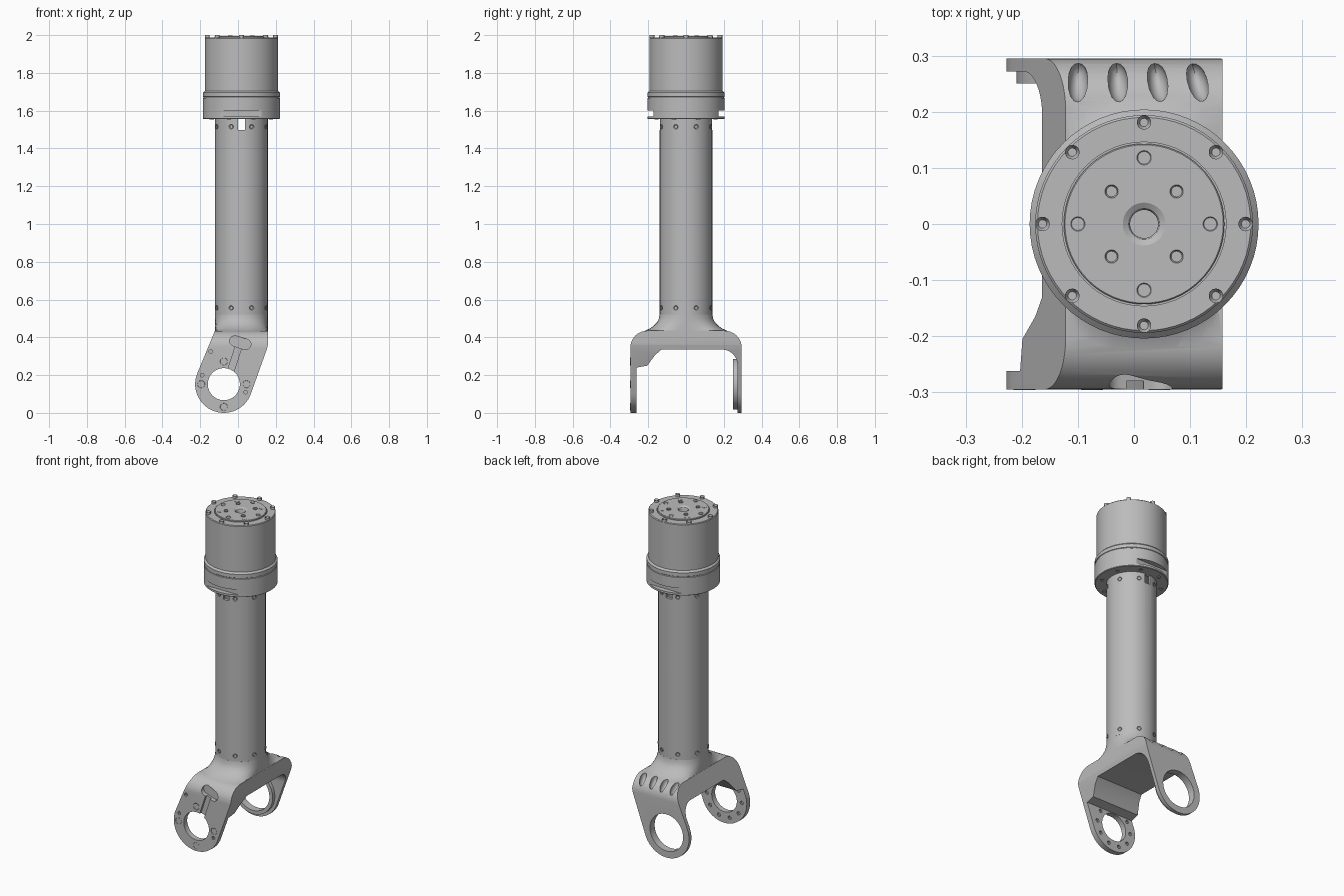
import bpy, bmesh, math
from math import sin, cos, pi, radians
from mathutils import Vector, Matrix

cube = bpy.data.objects.get("Cube")
if cube:
    bpy.data.objects.remove(cube, do_unlink=True)

metal = bpy.data.materials.new("brushed grey")
metal.use_nodes = True
GREY = (0.5, 0.5, 0.5, 1)
metal.diffuse_color = GREY
metal.node_tree.nodes["Principled BSDF"].inputs["Base Color"].default_value = GREY

AX = 0.018                 # x of the tube axis
EX, EZ = -0.075, 0.152     # centre of the fork eyes
LEAN = radians(-18)        # lean of the fork arms


def finish(name, bm):
    bmesh.ops.recalc_face_normals(bm, faces=bm.faces)
    mesh = bpy.data.meshes.new(name)
    bm.to_mesh(mesh)
    bm.free()
    mesh.materials.append(metal)
    ob = bpy.data.objects.new(name, mesh)
    bpy.context.collection.objects.link(ob)
    return ob


def prism(name, pts, axis, a, b):
    """Extrude a 2D outline along x (points y,z) or y (points x,z)."""
    place = (lambda p, q, t: (t, p, q)) if axis == "x" else (lambda p, q, t: (p, t, q))
    bm = bmesh.new()
    face = bm.faces.new([bm.verts.new(place(p, q, a)) for p, q in pts])
    new = bmesh.ops.extrude_face_region(bm, geom=[face])["geom"]
    bmesh.ops.translate(bm, vec=place(0, 0, b - a),
                        verts=[v for v in new if isinstance(v, bmesh.types.BMVert)])
    return finish(name, bm)


def lathe(name, profile, steps=48, closed=False):
    """Revolve (radius, z) points about the tube axis."""
    bm = bmesh.new()
    vs = [bm.verts.new((AX + r, 0, z)) for r, z in profile]
    edges = [bm.edges.new(e) for e in zip(vs, vs[1:])]
    if closed:
        edges.append(bm.edges.new((vs[-1], vs[0])))
    bmesh.ops.spin(bm, geom=vs + edges, cent=(AX, 0, 0), axis=(0, 0, 1),
                   angle=2 * pi, steps=steps)
    bmesh.ops.remove_doubles(bm, verts=bm.verts, dist=1e-5)
    return finish(name, bm)


def arc(cx, cy, r, start, end, n=10):
    return [(cx + r * cos(radians(start + (end - start) * i / n)),
             cy + r * sin(radians(start + (end - start) * i / n))) for i in range(n + 1)]


def capsule(cx, cz, half, r, tilt):
    pts = arc(half, 0, r, -90, 90) + arc(-half, 0, r, 90, 270)
    return [(cx + p * cos(tilt) - q * sin(tilt), cz + p * sin(tilt) + q * cos(tilt))
            for p, q in pts]


def combine(ob, other, operation="DIFFERENCE"):
    mod = ob.modifiers.new("combine", "BOOLEAN")
    mod.operation, mod.object, mod.solver = operation, other, "EXACT"
    bpy.context.view_layer.objects.active = ob
    bpy.ops.object.modifier_apply(modifier=mod.name)
    bpy.data.objects.remove(other, do_unlink=True)


def smooth(ob, angle=30):
    bpy.ops.object.select_all(action="DESELECT")
    ob.select_set(True)
    bpy.context.view_layer.objects.active = ob
    bpy.ops.object.shade_smooth_by_angle(angle=radians(angle))


def screws(name, places, r, h):
    """Socket-head screws: each place is a (base, direction) pair."""
    bm = bmesh.new()
    for base, way in places:
        way = Vector(way).normalized()
        turn = way.to_track_quat("Z", "Y").to_matrix().to_4x4()
        made = bmesh.ops.create_cone(bm, cap_ends=True, segments=14, radius1=r, radius2=r,
                                     depth=h, matrix=Matrix.Translation(Vector(base) + way * h / 2) @ turn)
        bm.normal_update()
        tops = {f for v in made["verts"] for f in v.link_faces if f.normal.dot(way) > 0.9}
        for top in tops:
            bmesh.ops.inset_region(bm, faces=[top], thickness=r * 0.45)
            bmesh.ops.translate(bm, verts=top.verts, vec=-way * h * 0.7)
    smooth(finish(name, bm))


def ring(radius, z, count, offset=0, way=(0, 0, 1)):
    angles = [offset + 2 * pi * i / count for i in range(count)]
    return [((AX + radius * cos(a), radius * sin(a), z), way) for a in angles]


# Motor housing with flange, raised cap disc and centre bore
head = lathe("motor_housing", [
    (0, 1.94), (0.025, 1.94), (0.025, 1.982), (0.028, 1.988), (0.038, 1.994),
    (0.141, 1.994), (0.143, 1.992), (0.143, 1.982), (0.146, 1.982), (0.146, 1.987),
    (0.19, 1.987), (0.194, 1.983), (0.194, 1.705), (0.204, 1.695), (0.204, 1.674),
    (0.201, 1.672), (0.201, 1.668), (0.204, 1.666), (0.204, 1.558), (0.2, 1.555),
    (0.12, 1.555), (0.12, 1.6), (0, 1.6)], 64)
for side in (-1, 1):
    flat = [(AX - 0.11, 1.57), (AX + 0.11, 1.57), (AX + 0.11, 1.602), (AX - 0.11, 1.602)]
    combine(head, prism("cutter", flat, "y", side * 0.173, side * 0.3))
smooth(head)

# Hollow tube with a slot through its upper end
tube = lathe("main_tube", [(0.14, 0.522), (0.14, 1.557), (0.124, 1.557), (0.124, 0.522)], 32, True)
slot = [(AX - 0.019, 1.497), (AX + 0.019, 1.497), (AX + 0.019, 1.6), (AX - 0.019, 1.6)]
combine(tube, prism("cutter", slot, "y", -0.3, 0.3))
smooth(tube)

# Fork: arch seen from the side, trimmed by the leaning outline seen from the front
arch = ([(-0.295, -0.1)] + arc(-0.205, 0.345, 0.09, 180, 90) + arc(0.205, 0.345, 0.09, 90, 0)
        + [(0.295, -0.1), (0.272, -0.1)] + arc(0.192, 0.255, 0.08, 0, 90)
        + [(-0.13, 0.335), (-0.165, 0.305), (-0.205, 0.25), (-0.262, 0.24), (-0.262, -0.1)])
fork = prism("fork", arch, "x", -0.4, 0.4)
outline = (arc(EX, EZ, 0.152, 159, 342, 28)
           + [(0.152, 0.335), (0.158, 0.36), (0.158, 0.6), (-0.122, 0.6), (-0.122, 0.435)])
combine(fork, prism("cutter", outline, "y", -0.4, 0.4), "INTERSECT")

# Neck: round under the tube, widening to a rounded rectangle on the arch
bm = bmesh.new()
rows = []
for z, ry, power in ((0.522, 0.14, 2), (0.5, 0.143, 2.1), (0.48, 0.153, 2.3), (0.46, 0.172, 2.7),
                     (0.445, 0.195, 3.4), (0.433, 0.222, 5), (0.41, 0.225, 6)):
    loop = []
    for i in range(48):
        c, s = cos(2 * pi * i / 48), sin(2 * pi * i / 48)
        k = (abs(c) ** power + abs(s) ** power) ** (-1 / power)
        loop.append(bm.verts.new((AX + 0.1395 * k * c, ry * k * s, z)))
    rows.append(loop)
for low, high in zip(rows, rows[1:]):
    for i in range(48):
        bm.faces.new((low[i], low[i - 1], high[i - 1], high[i]))
bm.faces.new(rows[0])
bm.faces.new(rows[-1])
combine(fork, finish("neck", bm), "UNION")

# Bearing seat inside the rear eye, then the two eye holes
combine(fork, prism("seat", arc(EX, EZ, 0.134, 0, 348, 29), "y", 0.25, 0.28), "UNION")
combine(fork, prism("cutter", arc(EX, EZ, 0.112, 0, 351, 39), "y", 0.2, 0.4))
combine(fork, prism("cutter", arc(EX, EZ, 0.085, 0, 351, 39), "y", -0.4, -0.2))

# Front pocket and its channel down to the eye
combine(fork, prism("cutter", capsule(0.012, 0.372, 0.03, 0.028, LEAN), "y", -0.4, -0.268))
combine(fork, prism("cutter", capsule(-0.018, 0.285, 0.06, 0.017, LEAN + pi / 2), "y", -0.4, -0.28))

# Four rounded vents over the rear shoulder
for i in range(4):
    bm = bmesh.new()
    bmesh.ops.create_uvsphere(bm, u_segments=16, v_segments=10, radius=1)
    bmesh.ops.scale(bm, verts=bm.verts, vec=(0.018, 0.046, 0.028))
    turn = Matrix.Rotation(radians(6 * i - 2), 4, "Z") @ Matrix.Rotation(radians(-52), 4, "X")
    bmesh.ops.transform(bm, verts=bm.verts, matrix=Matrix.Translation((-0.1 + 0.071 * i, 0.253, 0.413)) @ turn)
    combine(fork, finish("cutter", bm))

# Bolt holes around the inside of the front eye, plus small pin holes outside
for i in range(10):
    a = 2 * pi * i / 10
    combine(fork, prism("cutter", arc(EX + 0.118 * cos(a), EZ + 0.118 * sin(a), 0.011, 0, 324, 9),
                        "y", -0.275, -0.25))
for x, z in ((-0.145, 0.325), (-0.19, 0.2), (0.04, 0.11)):
    combine(fork, prism("cutter", arc(x, z, 0.01, 0, 324, 9), "y", -0.3, -0.28))
smooth(fork, 35)

# Screws on the cap, the flange underside, the tube ends and the front eye
screws("rim_screws", ring(0.181, 1.98, 8), 0.013, 0.02)
screws("cap_screws", ring(0.118, 1.985, 4), 0.013, 0.011)
screws("cap_inner_screws", ring(0.082, 1.985, 4, pi / 4), 0.012, 0.013)
screws("flange_screws", ring(0.17, 1.56, 8, pi / 8, (0, 0, -1)), 0.011, 0.008)
dowels = [prism("cap_dowel", arc(AX + 0.083 * sx, 0.083 * sy, 0.013, 0, 330, 11), "y", 0, 0.003)
          for sx in (-1, 1) for sy in (-1, 1)]
for ob in dowels:
    for v in ob.data.vertices:
        v.co = (v.co.x, v.co.z, 1.9925 + v.co.y)
around = [pi / 8 + pi / 4 * i for i in range(8)]
for label, z in (("lower", 0.556), ("upper", 1.515)):
    screws(label + "_tube_screws", [((AX + 0.135 * cos(a), 0.135 * sin(a), z), (cos(a), sin(a), 0))
                                    for a in around], 0.012, 0.008)
screws("eye_screws", [((EX + 0.12 * cos(a), -0.285, EZ + 0.12 * sin(a)), (0, -1, 0))
                      for a in (0, pi / 2, pi, 3 * pi / 2)], 0.02, 0.011)
